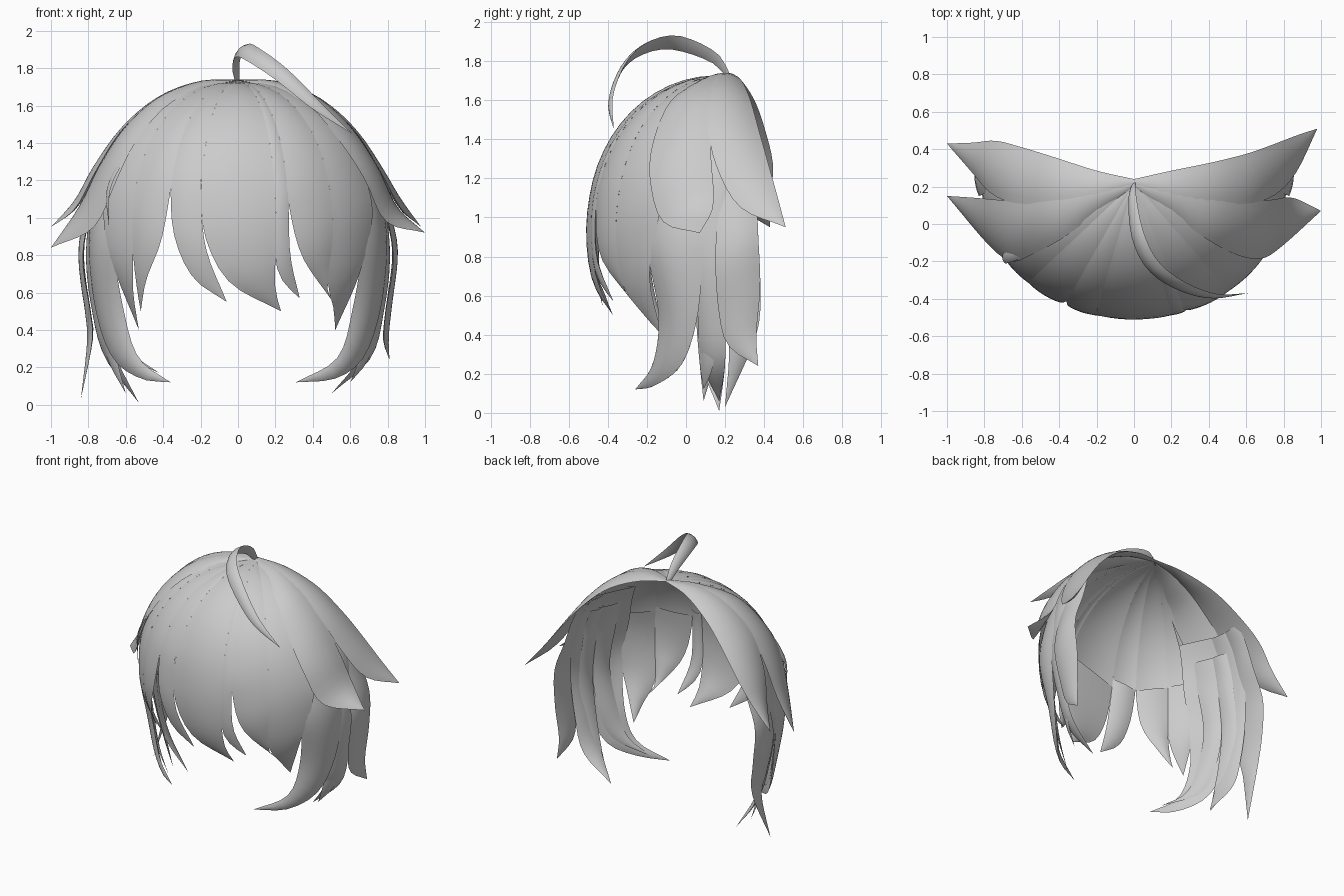
import bpy, bmesh, math
from mathutils import Vector as V

if "Cube" in bpy.data.objects:
    bpy.data.objects.remove(bpy.data.objects["Cube"])

hair = bpy.data.materials.new("hair_grey")
hair.diffuse_color = (0.6, 0.6, 0.6, 1)
hair.use_nodes = True
hair.node_tree.nodes["Principled BSDF"].inputs["Base Color"].default_value = hair.diffuse_color
TOP, MID, AXIS_Y = 1.73, 0.92, 0.22
CENTRE = V((0, AXIS_Y, 0.8))


def swell(z):
    """Relative radius of the scalp shell at height z."""
    if z > MID:
        return max(0, 1 - ((z - MID) / (TOP - MID)) ** 2.15) ** (1 / 2.15)
    return 1 - 0.8 * (MID - z) ** 2


def shell(a, z, k=1.0):
    r = swell(z) * k
    return V((0.83 * r * math.sin(a), AXIS_Y - 0.73 * r * math.cos(a), z))


def from_crown(a, z_end, k=1.0):
    """Points running down the shell from the crown to just above z_end."""
    return [shell(a, z_end + (TOP - z_end) * math.cos(i / 7 * math.pi / 2), k) for i in range(7)]


def smooth_path(pts, n):
    """Catmull-Rom curve through pts, resampled to n+1 evenly spaced points."""
    p = [V(q) for q in pts]
    p = [2 * p[0] - p[1]] + p + [2 * p[-1] - p[-2]]
    fine = []
    for i in range(1, len(p) - 2):
        a, b, c, d = p[i - 1:i + 3]
        for j in range(10):
            t = j / 10
            fine.append(0.5 * (2 * b + (c - a) * t + (2 * a - 5 * b + 4 * c - d) * t * t
                               + (3 * b - a - 3 * c + d) * t ** 3))
    fine.append(p[-2])
    run = [0]
    for a, b in zip(fine, fine[1:]):
        run.append(run[-1] + (b - a).length)
    out, j = [], 0
    for i in range(n + 1):
        s = run[-1] * i / n
        while j < len(run) - 2 and run[j + 1] < s:
            j += 1
        f = (s - run[j]) / max(run[j + 1] - run[j], 1e-9)
        out.append(fine[j].lerp(fine[j + 1], min(f, 1)))
    return out


def lock(name, edge_a, edge_b, bulge=0.1, thick=0.03, lining_top=9, rows=22, cols=8):
    """Lens-shaped tapering lock lofted between two edges, lined only below lining_top."""
    A, B = smooth_path(edge_a, rows), smooth_path(edge_b, rows)
    mids = [(a + b) / 2 for a, b in zip(A, B)]
    bm = bmesh.new()
    grids = ([], [])
    for i in range(rows + 1):
        along = mids[min(i + 1, rows)] - mids[max(i - 1, 0)]
        across = B[i] - A[i]
        w = across.length
        n = along.cross(across)
        n = n.normalized() if n.length > 1e-9 else V((0, 0, 0))
        if n.dot(mids[i] - CENTRE) < 0:
            n = -n
        t = min(thick, 0.2 * w)
        outer, inner = [], []
        for j in range(cols + 1):
            s = j / cols
            arc = 4 * s * (1 - s)
            p = A[i].lerp(B[i], s)
            outer.append(bm.verts.new(p + n * arc * bulge * w))
            inner.append(bm.verts.new(p + n * arc * (bulge * w - t)))
        grids[0].append(outer)
        grids[1].append(inner)
    for g in grids:
        for i in range(rows):
            if g is grids[1] and mids[i].z > lining_top:
                continue
            for j in range(cols):
                bm.faces.new((g[i][j], g[i][j + 1], g[i + 1][j + 1], g[i + 1][j]))
    bmesh.ops.delete(bm, geom=[v for v in bm.verts if not v.link_faces], context='VERTS')
    bmesh.ops.remove_doubles(bm, verts=bm.verts, dist=0.0005)
    bmesh.ops.recalc_face_normals(bm, faces=bm.faces)
    me = bpy.data.meshes.new(name)
    bm.to_mesh(me)
    bm.free()
    me.materials.append(hair)
    ob = bpy.data.objects.new(name, me)
    bpy.context.collection.objects.link(ob)
    bpy.context.view_layer.objects.active = ob
    ob.select_set(True)
    bpy.ops.object.shade_smooth_by_angle(angle=math.radians(50))
    ob.select_set(False)


def fringe_edge(pts):
    """Front outline (x, z) wrapped on the shell and carried up to the crown."""
    ang = [math.asin(max(-1, min(1, x / (0.83 * swell(z))))) for x, z in pts]
    return from_crown(ang[0], pts[0][1]) + [shell(a, z) for a, (x, z) in zip(ang, pts)]


# fringe locks, left to right: two edges each, meeting at the tip
fringe = [
    ([(-.72, 1.0), (-.67, .75), (-.53, .40)], [(-.56, .80), (-.56, .6), (-.53, .40)]),
    ([(-.56, .80), (-.54, .62), (-.52, .50)], [(-.36, 1.15), (-.41, .88), (-.49, .67), (-.52, .50)]),
    ([(-.36, 1.15), (-.34, .9), (-.24, .68), (-.06, .55)], [(-.20, 1.12), (-.17, .83), (-.06, .55)]),
    ([(-.20, 1.12), (-.17, .88), (-.04, .65), (.23, .50)], [(.20, .78), (.20, .62), (.23, .50)]),
    ([(.20, .78), (.24, .66), (.33, .57)], [(.27, 1.08), (.28, .8), (.33, .57)]),
    ([(.27, 1.08), (.34, .8), (.50, .56)], [(.48, .66), (.48, .61), (.50, .56)]),
    ([(.48, .66), (.51, .52), (.52, .40)], [(.72, 1.0), (.65, .7), (.52, .40)]),
]
for i, (a, b) in enumerate(fringe):
    lock(f"fringe_lock_{i + 1}", fringe_edge(a), fringe_edge(b), .055, .025, 1.2)

# side and wing locks on both sides
for side, s in (("left", -1), ("right", 1)):
    left = s < 0

    def flip(pts):
        return [V((p[0] * s, p[1], p[2])) for p in pts]

    def hang(deg, pts, k=0.95, top=1.42):
        a = math.radians(deg)
        return flip([shell(a, z, k) for z in (top, top - .12, 1.12)] + list(pts))

    tip = (.36 if left else .31, -.26, .12)
    lock(f"side_front_lock_{side}",
         hang(52, [(.66, -.2, .85), (.61, -.14, .5), (.53, -.17, .25), tip]),
         hang(82, [(.80, .09, .85), (.76, .06, .5), (.67, -.02, .25), (.52, -.16, .14), tip]), .12)
    tip = (.42 if left else .40, -.22, .17 if left else .13)
    lock(f"side_curl_lock_{side}",
         hang(60, [(.70, -.1, .8), (.64, -.1, .5), (.56, -.12, .28), tip], .93, 1.3),
         hang(78, [(.76, .03, .8), (.72, .01, .5), (.64, -.05, .28), tip], .93, 1.3))
    tip = (.53 if left else .50, .17, .01 if left else .06)
    lock(f"side_middle_lock_{side}",
         hang(74, [(.77, .04, .8), (.73, .06, .5), (.65, .08, .25), tip]),
         hang(92, [(.81, .21, .8), (.78, .2, .5), (.71, .2, .25), tip]))
    tip = (.60, .09, .06 if left else .12)
    lock(f"side_inner_lock_{side}",
         hang(72, [(.75, .03, .8), (.71, .05, .5), (.65, .07, .25), tip], .92, 1.3),
         hang(84, [(.78, .15, .8), (.76, .15, .5), (.70, .14, .25), tip], .92, 1.3))
    tip = (.84, .2, .03) if left else (.81, .37, .24)
    lock(f"side_back_lock_{side}",
         hang(86, [(.83, .15, .8), (.79, .17, .5), (.78, .22, .34), tip]),
         hang(102, [(.83, .37, .9), (.82, .38, .65), (.80, .36, .4), tip]))

    # front wing sweeps over the ear
    if left:
        end = [(.65, -.20, 1.20), (.77, -.12, .95), (1.0, .15, .84)]
    else:
        end = [(.68, -.185, 1.20), (.79, -.12, .98), (1.0, .07, .92)]
    lock(f"front_wing_{side}",
         flip([(0, .2, 1.735), (.17, .08, 1.70), (.38, -.075, 1.60), (.55, -.165, 1.40)] + end),
         flip([(0, .22, 1.735), (.2, .18, 1.73), (.42, .14, 1.645), (.6, .12, 1.49), (.74, .13, 1.28),
               (.85, .14, 1.06), end[-1]]), .1, .035)

    # back wing flares outwards behind it
    if left:
        rim = [(.42, .355, 1.59), (.6, .41, 1.43), (.74, .445, 1.27), (.86, .435, 1.1), (1.0, .43, .95)]
    else:
        rim = [(.42, .33, 1.60), (.6, .375, 1.44), (.73, .42, 1.28), (.86, .47, 1.1), (.98, .51, .95)]
    lock(f"back_wing_{side}",
         flip([(0, .21, 1.735), (.2, .16, 1.73), (.42, .12, 1.645), (.62, .11, 1.47), (.76, .16, 1.25),
               (.87, .28, 1.05), rim[-1]]),
         flip([(0, .24, 1.735), (.2, .285, 1.70)] + rim), .1, .035)

# small stray lock on the left temple
lock("stray_lock", [(-.4, -.08, 1.56), (-.57, -.17, 1.36), (-.68, -.21, 1.16), (-.69, -.2, .95)],
     [(-.4, -.08, 1.56), (-.59, -.13, 1.36), (-.70, -.16, 1.16), (-.69, -.2, .95)])

# curled strand standing up from the crown
curl = [(0, .22, 1.72), (-.01, .14, 1.82), (.02, -.06, 1.895), (.1, -.22, 1.86), (.24, -.325, 1.76),
        (.42, -.385, 1.60), (.61, -.37, 1.45)]
width = [.3, .7, 1, 1, .9, .6, 0]
off = V((.03, .02, .035))
lock("crown_strand", [V(p) + off * w for p, w in zip(curl, width)],
     [V(p) - off * w for p, w in zip(curl, width)], .15, .03)
